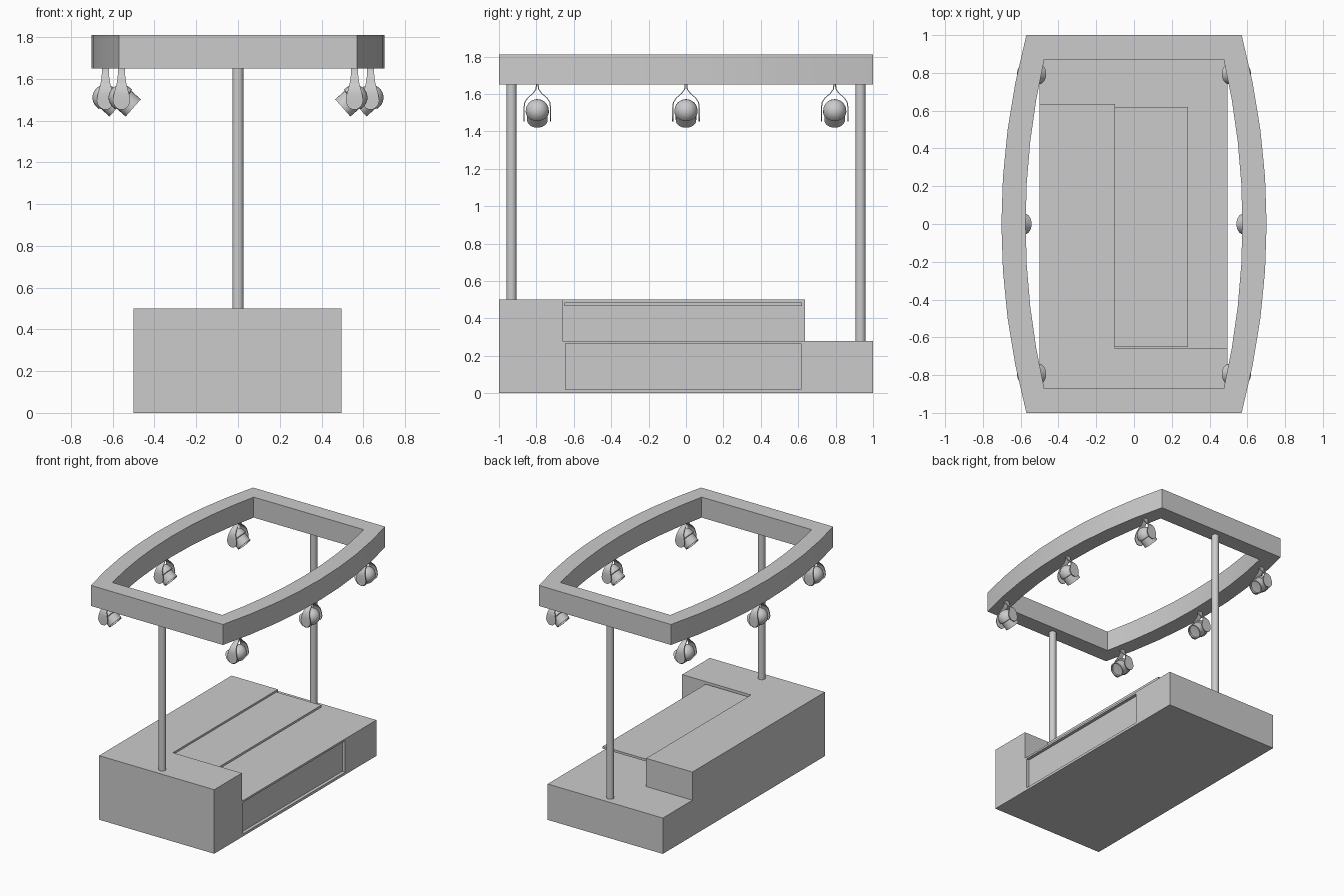
import bpy, bmesh, math
from mathutils import Matrix

if "Cube" in bpy.data.objects:
    bpy.data.objects.remove(bpy.data.objects["Cube"])

def make_object(name, bm):
    bmesh.ops.recalc_face_normals(bm, faces=bm.faces)
    me = bpy.data.meshes.new(name)
    bm.to_mesh(me)
    bm.free()
    ob = bpy.data.objects.new(name, me)
    bpy.context.collection.objects.link(ob)
    return ob

def select(ob):
    bpy.ops.object.select_all(action='DESELECT')
    bpy.context.view_layer.objects.active = ob
    ob.select_set(True)

def smooth(ob, deg=30):
    select(ob)
    bpy.ops.object.shade_smooth_by_angle(angle=math.radians(deg))

def box(name, x, y, z):
    bm = bmesh.new()
    bmesh.ops.create_cube(bm, size=1)
    for v in bm.verts:
        for i, (lo, hi) in enumerate((x, y, z)):
            v.co[i] = hi if v.co[i] > 0 else lo
    return make_object(name, bm)

def cut(ob, x, y, z):
    cutter = box("cutter", x, y, z)
    cutter.hide_render = True
    mod = ob.modifiers.new("cut", 'BOOLEAN')
    mod.operation, mod.solver, mod.object = 'DIFFERENCE', 'EXACT', cutter
    select(ob)
    bpy.ops.object.modifier_apply(modifier=mod.name)
    bpy.data.objects.remove(cutter, do_unlink=True)

# Counter base: one block with lowered L-shaped worktop and recessed side panel
base = box("counter_base", (-.5, .495), (-1, 1), (0, .5))
cut(base, (-.1, 1), (-.66, 1.1), (.28, .6))
cut(base, (-1, 1), (.635, 1.1), (.28, .6))
cut(base, (.47, 1), (-.645, .615), (.02, .265))

# Thin shelf overhanging the lower worktop
box("counter_shelf", (-.102, .285), (-.65, .62), (.467, .485))

# Posts
for name, y, z0 in (("front_post", -.933, .5), ("back_post", .933, .28)):
    bm = bmesh.new()
    h = 1.66 - z0 + .01
    bmesh.ops.create_cone(bm, cap_ends=True, segments=24, radius1=.027, radius2=.027,
                          depth=h, matrix=Matrix.Translation((0, y, z0 - .01 + h / 2)))
    smooth(make_object(name, bm))

# Overhead frame with bowed long sides
def outline(corner_x, mid_x, half_y, n=8):
    right = []
    for i in range(n + 1):
        t = -1 + 2 * i / n
        right.append((mid_x - (mid_x - corner_x) * t * t, half_y * t))
    return right + [(-x, -y) for x, y in right]

bm = bmesh.new()
rings = [[bm.verts.new((x, y, z)) for x, y in outline(*shape)]
         for shape, z in (((.57, .702, 1), 1.65), ((.57, .702, 1), 1.81),
                          ((.475, .574, .872), 1.81), ((.475, .574, .872), 1.65))]
n = len(rings[0])
for k in range(4):
    a, b = rings[k], rings[(k + 1) % 4]
    for i in range(n):
        j = (i + 1) % n
        bm.faces.new((a[i], a[j], b[j], b[i]))
smooth(make_object("overhead_frame", bm))

# Spotlight head: domed back, stepped barrel, recessed lens
R = .062
profile = [(R * math.sin(a), -R * math.cos(a)) for a in
           (math.pi / 2 * i / 7 for i in range(8))]
profile += [(R, .012), (.055, .016), (.055, .075), (.047, .075), (.047, .06), (0, .056)]
bm = bmesh.new()
vs = [bm.verts.new((r, 0, t)) for r, t in profile]
edges = [bm.edges.new(p) for p in zip(vs, vs[1:])]
bmesh.ops.spin(bm, geom=vs + edges, cent=(0, 0, 0), axis=(0, 0, 1),
               angle=math.tau, steps=24, use_duplicate=False)
bmesh.ops.remove_doubles(bm, verts=bm.verts, dist=1e-5)
bm.transform(Matrix.Rotation(math.atan2(-.75, -.66), 4, 'Y'))
head = make_object("spotlight_head", bm)
smooth(head, 35)

# Spotlight fork: two bent straps with rounded ends (y, z from pivot, half width)
strap = [(.004, .142, .017), (.007, .115, .017), (.024, .092, .019), (.052, .068, .023),
         (.067, .045, .029), (.071, .015, .037), (.071, -.015, .042),
         (.071, -.035, .036), (.071, -.05, .024), (.071, -.057, .01)]
bm = bmesh.new()
for s in (-1, 1):
    prev = None
    for y, z, w in strap:
        row = []
        for yy in (y - .003, y + .003):
            row.append([bm.verts.new((x, s * yy, z)) for x in (-w, w)])
        loop = [row[0][0], row[0][1], row[1][1], row[1][0]]
        if prev:
            for i in range(4):
                j = (i + 1) % 4
                bm.faces.new((prev[i], prev[j], loop[j], loop[i]))
        else:
            bm.faces.new(loop)
        prev = loop
    bm.faces.new(prev)
fork = make_object("spotlight_fork", bm)
smooth(fork, 40)

# Six spotlights along the long sides, aimed inward
spots = [(s * x, y, s) for s in (1, -1) for x, y in ((.558, -.795), (.635, 0), (.558, .795))]
for i, (x, y, s) in enumerate(spots):
    for part in (head, fork):
        ob = part if i == 0 else part.copy()
        if i:
            bpy.context.collection.objects.link(ob)
        ob.location = (x, y, 1.51)
        ob.rotation_euler.z = 0 if s > 0 else math.pi
